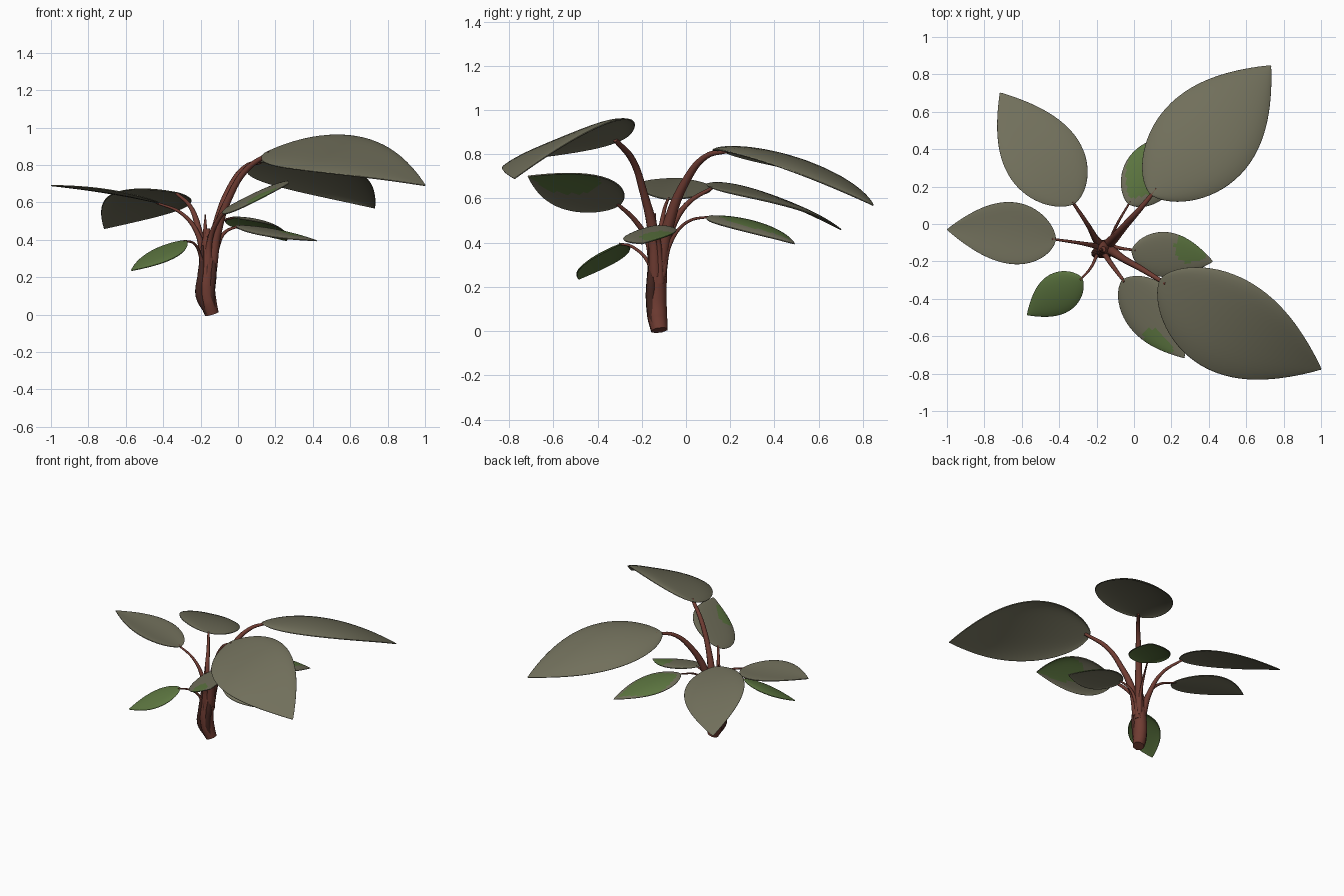
import bpy, bmesh, math
from mathutils import Vector as V

if "Cube" in bpy.data.objects:
    bpy.data.objects.remove(bpy.data.objects["Cube"])


def material(name, rgb):
    m = bpy.data.materials.new(name)
    m.diffuse_color = (*rgb, 1)
    m.use_nodes = True
    m.node_tree.nodes["Principled BSDF"].inputs["Base Color"].default_value = m.diffuse_color
    return m


OLIVE = material("olive leaf", (0.165, 0.16, 0.105))
GREEN = material("fresh green", (0.105, 0.175, 0.05))
RED = material("red brown stalk", (0.16, 0.045, 0.032))
DARK = material("dark bark", (0.06, 0.02, 0.015))


def activate(ob):
    bpy.ops.object.select_all(action='DESELECT')
    ob.select_set(True)
    bpy.context.view_layer.objects.active = ob


# tapered tube through points (x, y, z, radius)
def tube(name, pts, mat):
    cu = bpy.data.curves.new(name, 'CURVE')
    cu.dimensions = '3D'
    cu.bevel_depth = 1.0
    cu.bevel_resolution = 2
    cu.resolution_u = 8
    cu.use_fill_caps = True
    sp = cu.splines.new('BEZIER')
    sp.bezier_points.add(len(pts) - 1)
    for bp, p in zip(sp.bezier_points, pts):
        bp.co = p[:3]
        bp.radius = p[3]
        bp.handle_left_type = bp.handle_right_type = 'AUTO'
    cu.materials.append(mat)
    ob = bpy.data.objects.new(name, cu)
    bpy.context.collection.objects.link(ob)
    activate(ob)
    bpy.ops.object.convert(target='MESH')
    bpy.ops.object.shade_smooth_by_angle(angle=math.radians(50))


def inside(patch, t, u):
    return bool(patch) and ((t - patch[0]) / patch[1]) ** 2 + ((u - patch[2]) / patch[3]) ** 2 < 1


# curved blade: midrib base-mid-tip, side edge points at half length,
# green patches (upper, lower face) are ellipses (t, dt, u, du) in blade coordinates
def leaf(name, base, mid, tip, left, right, upper=None, lower=None, nt=36, nu=16):
    base, mid, tip, left, right = map(V, (base, mid, tip, left, right))
    ctrl = 2 * mid - (base + tip) / 2
    odd, even = (left - right) / 2, (left + right) / 2 - mid
    droop = 0.06 * odd.length
    bm = bmesh.new()
    rows = []
    for i in range(nt + 1):
        t = (1 - math.cos(math.pi * i / nt)) / 2
        w = max(math.sin(math.pi * t ** 0.8), 0.0) ** (0.72 + 0.18 * t * t)
        w = max(w, 0.012)
        rib = base * (1 - t) ** 2 + ctrl * 2 * t * (1 - t) + tip * t * t
        row = []
        for j in range(nu + 1):
            u = math.sin(math.pi / 2 * (2 * j / nu - 1))
            p = rib + (odd * u + even * u * u) * w
            p.z -= droop * (u ** 6 - 0.3) * w
            row.append((bm.verts.new(p), t, u))
        rows.append(row)
    for a, b in zip(rows, rows[1:]):
        for j in range(nu):
            f = bm.faces.new([a[j][0], b[j][0], b[j + 1][0], a[j + 1][0]])
            f.smooth = True
            t = (a[j][1] + b[j][1]) / 2
            u = (a[j][2] + a[j + 1][2]) / 2
            f.material_index = inside(upper, t, u) + 2 * inside(lower, t, u)
    me = bpy.data.meshes.new(name)
    bm.to_mesh(me)
    bm.free()
    # first four slots colour the upper face, last four the lower face
    for m in (OLIVE, GREEN, OLIVE, GREEN, OLIVE, OLIVE, GREEN, GREEN):
        me.materials.append(m)
    ob = bpy.data.objects.new(name, me)
    bpy.context.collection.objects.link(ob)
    s = ob.modifiers.new("thickness", 'SOLIDIFY')
    s.thickness = 0.006
    s.offset = 0
    s.material_offset = 4
    activate(ob)
    bpy.ops.object.shade_smooth_by_angle(angle=math.radians(50))


ALL = (.5, 9, 0, 9)

# leaf blades
leaf("large_leaf_back_right", (.09, .16, .815), (.42, .51, .775), (.73, .845, .57),
     (.23, .68, .69), (.625, .325, .785))
leaf("large_leaf_front_right", (.14, -.30, .86), (.57, -.54, .88), (1, -.775, .69),
     (.68, -.345, .955), (.44, -.80, .77))
leaf("leaf_back_left", (-.32, .11, .65), (-.51, .40, .605), (-.715, .70, .46),
     (-.69, .29, .645), (-.335, .50, .56))
leaf("leaf_left", (-.42, -.08, .595), (-.70, -.05, .65), (-1, -.03, .69),
     (-.70, -.21, .675), (-.69, .12, .655))
leaf("leaf_front", (-.06, -.30, .57), (.105, -.50, .64), (.27, -.715, .70),
     (.225, -.40, .71), (.01, -.59, .572), (.72, .17, -.6, .5), (.75, .4, .3, .8))
leaf("leaf_right", (-.01, -.14, .475), (.2, -.165, .445), (.42, -.20, .395),
     (.22, -.05, .45), (.18, -.285, .42), (.72, .2, .5, .8))
leaf("leaf_back", (-.03, .11, .52), (.11, .30, .49), (.26, .49, .395),
     (0, .39, .465), (.22, .21, .47), (.5, .43, .15, .85), ALL)
leaf("small_leaf_front_left", (-.28, -.29, .395), (-.425, -.385, .33), (-.57, -.485, .235),
     (-.365, -.475, .295), (-.485, -.295, .33), ALL, ALL)

# leaf stalks
STALKS = {
    "stalk_back_right": [(-.15, -.12, .25, .03), (-.11, -.08, .48, .026),
                         (-.04, .0, .68, .019), (.04, .09, .79, .014), (.12, .19, .815, .009)],
    "stalk_front_right": [(-.14, -.14, .25, .03), (-.11, -.15, .45, .026),
                          (-.05, -.19, .62, .019), (.04, -.24, .77, .016), (.17, -.32, .865, .011)],
    "stalk_back_left": [(-.17, -.12, .25, .03), (-.205, -.08, .43, .019),
                        (-.25, .0, .57, .012), (-.33, .12, .65, .008)],
    "stalk_left": [(-.18, -.12, .25, .025), (-.215, -.115, .43, .014),
                   (-.30, -.10, .54, .009), (-.44, -.08, .60, .006)],
    "stalk_front": [(-.16, -.15, .25, .025), (-.15, -.17, .40, .015),
                    (-.11, -.23, .50, .012), (-.05, -.31, .575, .008)],
    "stalk_right": [(-.14, -.12, .22, .025), (-.11, -.12, .36, .012),
                    (-.07, -.13, .44, .009), (.01, -.14, .475, .006)],
    "stalk_back": [(-.14, -.11, .25, .02), (-.12, -.07, .40, .01),
                   (-.09, .0, .49, .007), (-.02, .12, .52, .005)],
    "stalk_front_left": [(-.18, -.14, .2, .02), (-.20, -.17, .31, .009),
                         (-.235, -.24, .38, .007), (-.29, -.30, .395, .005)],
}
for name, pts in STALKS.items():
    tube(name, pts, RED)

# trunk, its dark bark strips and the growing tip
tube("trunk", [(-.14, -.12, 0.004, .04), (-.16, -.13, .07, .048), (-.17, -.135, .16, .05),
               (-.16, -.13, .28, .047), (-.16, -.13, .38, .038), (-.165, -.135, .46, .015)], RED)
for i, (x, top) in enumerate([(-.195, .37), (-.165, .42), (-.135, .35)]):
    tube(f"bark_strip_{i + 1}", [(x * .5 - .065, -.135, .01, .018), (x - .01, -.155, .1, .023),
                                 (x, -.157, .22, .022), (x + .005, -.155, top, .006)], DARK)
tube("growing_tip", [(-.17, -.13, .36, .018), (-.175, -.14, .45, .012), (-.175, -.14, .535, .003)], RED)
